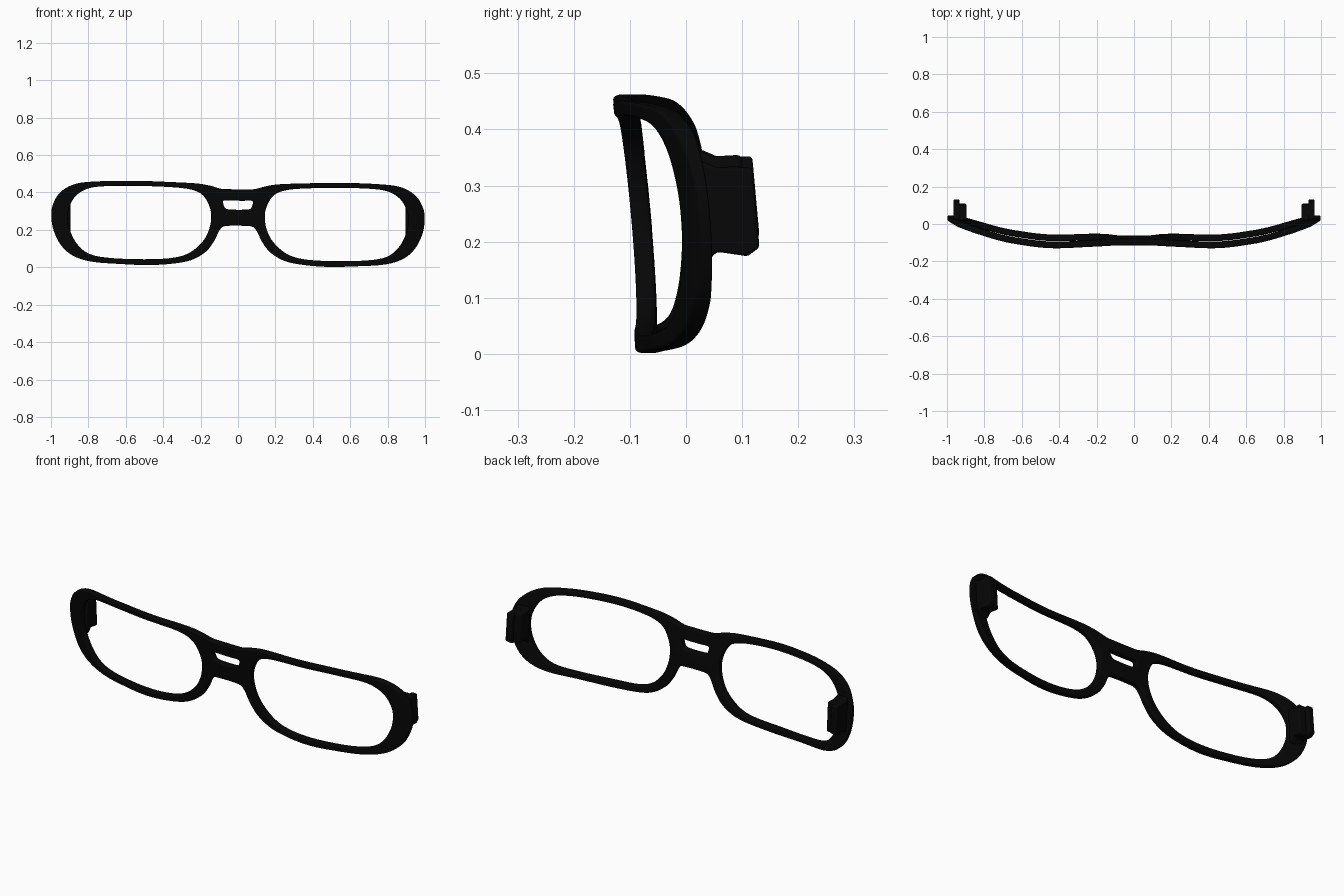
import bpy, bmesh, math
from mathutils import Vector

if "Cube" in bpy.data.objects:
    bpy.data.objects.remove(bpy.data.objects["Cube"])

black = bpy.data.materials.new("glossy black")
black.diffuse_color = (0.002, 0.002, 0.002, 1)
black.use_nodes = True
black.node_tree.nodes["Principled BSDF"].inputs["Base Color"].default_value = black.diffuse_color


def smooth_loop(pts, n=6):
    """Closed Catmull-Rom curve through the points."""
    out, c = [], len(pts)
    for i in range(c):
        p0, p1, p2, p3 = (Vector(pts[(i + k - 1) % c]) for k in range(4))
        for s in range(n):
            t = s / n
            out.append(0.5 * (2 * p1 + (p2 - p0) * t + (2 * p0 - 5 * p1 + 4 * p2 - p3) * t * t
                              + (3 * p1 - p0 - 3 * p2 + p3) * t ** 3))
    return out


def interp(table, x):
    for (a, u), (b, v) in zip(table, table[1:]):
        if x <= b:
            t = (x - a) / (b - a)
            return u + (v - u) * t
    return table[-1][1]


# Depth of the middle of the front along x (smoothed by averaging)
SWEEP = [(-0.1, -0.078), (0.1, -0.078), (0.25, -0.083), (0.4, -0.091), (0.5, -0.087),
         (0.7, -0.056), (0.9, 0.005), (1.1, 0.068)]


def sweep(x):
    x = abs(x)
    return sum(interp(SWEEP, max(0, x + d * 0.02)) for d in range(-3, 4)) / 7


def bend(x, z, depth):
    """Wrap a flat point round the face, lean the top forward, thin the tips, tilt slightly."""
    tip = min(1, max(0, (abs(x) - 0.94) / 0.06))
    lean = -0.09 * (z - 0.23) - 0.08 * (z - 0.23) ** 2
    return (x, sweep(x) + lean + depth * (1 - 0.4 * tip), z - 0.01 * x)


# Outlines of the right half (x, z)
outer = [(0.04, 0.417), (0.09, 0.419), (0.15, 0.435), (0.22, 0.446), (0.35, 0.452), (0.55, 0.457),
         (0.75, 0.452), (0.87, 0.437), (0.95, 0.392), (0.99, 0.325), (0.998, 0.26), (0.985, 0.185),
         (0.945, 0.107), (0.88, 0.052), (0.78, 0.022), (0.62, 0.011), (0.48, 0.007), (0.35, 0.016),
         (0.25, 0.036), (0.175, 0.079), (0.13, 0.135), (0.1, 0.195), (0.075, 0.218), (0.03, 0.222)]
lens = [(0.143, 0.27), (0.155, 0.33), (0.19, 0.385), (0.25, 0.413), (0.36, 0.425), (0.55, 0.43),
        (0.72, 0.426), (0.81, 0.41), (0.87, 0.37), (0.903, 0.31), (0.91, 0.25), (0.895, 0.18),
        (0.855, 0.11), (0.79, 0.062), (0.68, 0.043), (0.5, 0.038), (0.35, 0.047), (0.26, 0.075),
        (0.19, 0.135), (0.155, 0.2)]
slot = [(0.03, 0.356), (0.069, 0.357), (0.08, 0.35), (0.075, 0.328), (0.063, 0.312), (0.025, 0.308)]


def mirrored(pts):
    return [(-x, z) for x, z in reversed(pts)]


loops = [outer + mirrored(outer), lens, mirrored(lens), slot + mirrored(slot)]

# Flat front with lens openings and bridge slot, rounded edges
cu = bpy.data.curves.new("front_outline", 'CURVE')
cu.dimensions = '2D'
cu.fill_mode = 'BOTH'
cu.extrude = 0.011
cu.bevel_depth = 0.006
cu.bevel_resolution = 2
cu.offset = -0.006
for lp in loops:
    pts = smooth_loop(lp)
    sp = cu.splines.new('POLY')
    sp.points.add(len(pts) - 1)
    for p, q in zip(sp.points, pts):
        p.co = (q.x, q.y, 0, 1)
    sp.use_cyclic_u = True
flat = bpy.data.objects.new("front_outline", cu)
bpy.context.collection.objects.link(flat)
dg = bpy.context.evaluated_depsgraph_get()
me = bpy.data.meshes.new_from_object(flat.evaluated_get(dg))
bpy.data.objects.remove(flat)

# Slice the front into narrow strips, then curve it round the face
bm = bmesh.new()
bm.from_mesh(me)
bmesh.ops.remove_doubles(bm, verts=bm.verts, dist=0.0002)
for i in range(-32, 33):
    bmesh.ops.bisect_plane(bm, geom=bm.verts[:] + bm.edges[:] + bm.faces[:], dist=0.0001,
                           plane_co=(i * 0.0303, 0, 0), plane_no=(1, 0, 0))
bmesh.ops.triangulate(bm, faces=bm.faces)
for v in bm.verts:
    x, z, d = v.co
    v.co = bend(x, z, -d)
bmesh.ops.recalc_face_normals(bm, faces=bm.faces)
bm.to_mesh(me)
bm.free()
me.materials.clear()
me.materials.append(black)
front = bpy.data.objects.new("frame_front", me)
bpy.context.collection.objects.link(front)


def hinge_plate(name, side, x0, x1, profile, bevel):
    """Side profile (y, z) extruded along x."""
    m = bpy.data.meshes.new(name)
    b = bmesh.new()
    f = b.faces.new([b.verts.new((side * x0, y, z - 0.01 * side)) for y, z in profile])
    r = bmesh.ops.extrude_face_region(b, geom=[f])
    for v in r["geom"]:
        if isinstance(v, bmesh.types.BMVert):
            v.co.x = side * x1
    bmesh.ops.recalc_face_normals(b, faces=b.faces)
    b.to_mesh(m)
    b.free()
    m.materials.append(black)
    o = bpy.data.objects.new(name, m)
    bpy.context.collection.objects.link(o)
    mod = o.modifiers.new("rounding", 'BEVEL')
    mod.width = bevel
    mod.segments = 3
    return o


# Hinge blocks behind both ends: wide inner block and narrow outer tongue
parts = [front]
for side, label in ((1, "right"), (-1, "left")):
    parts.append(hinge_plate(label + "_hinge_block", side, 0.895, 0.962,
                             [(0.018, 0.355), (0.05, 0.342), (0.1, 0.345), (0.11, 0.186),
                              (0.055, 0.195), (0.03, 0.165)], 0.01))
    parts.append(hinge_plate(label + "_hinge_tongue", side, 0.932, 0.966,
                             [(0.025, 0.355), (0.055, 0.342), (0.118, 0.342), (0.131, 0.2),
                              (0.11, 0.184), (0.055, 0.192), (0.03, 0.165)], 0.006))

for o in parts:
    bpy.ops.object.select_all(action='DESELECT')
    o.select_set(True)
    bpy.context.view_layer.objects.active = o
    bpy.ops.object.shade_smooth_by_angle(angle=math.radians(40))
